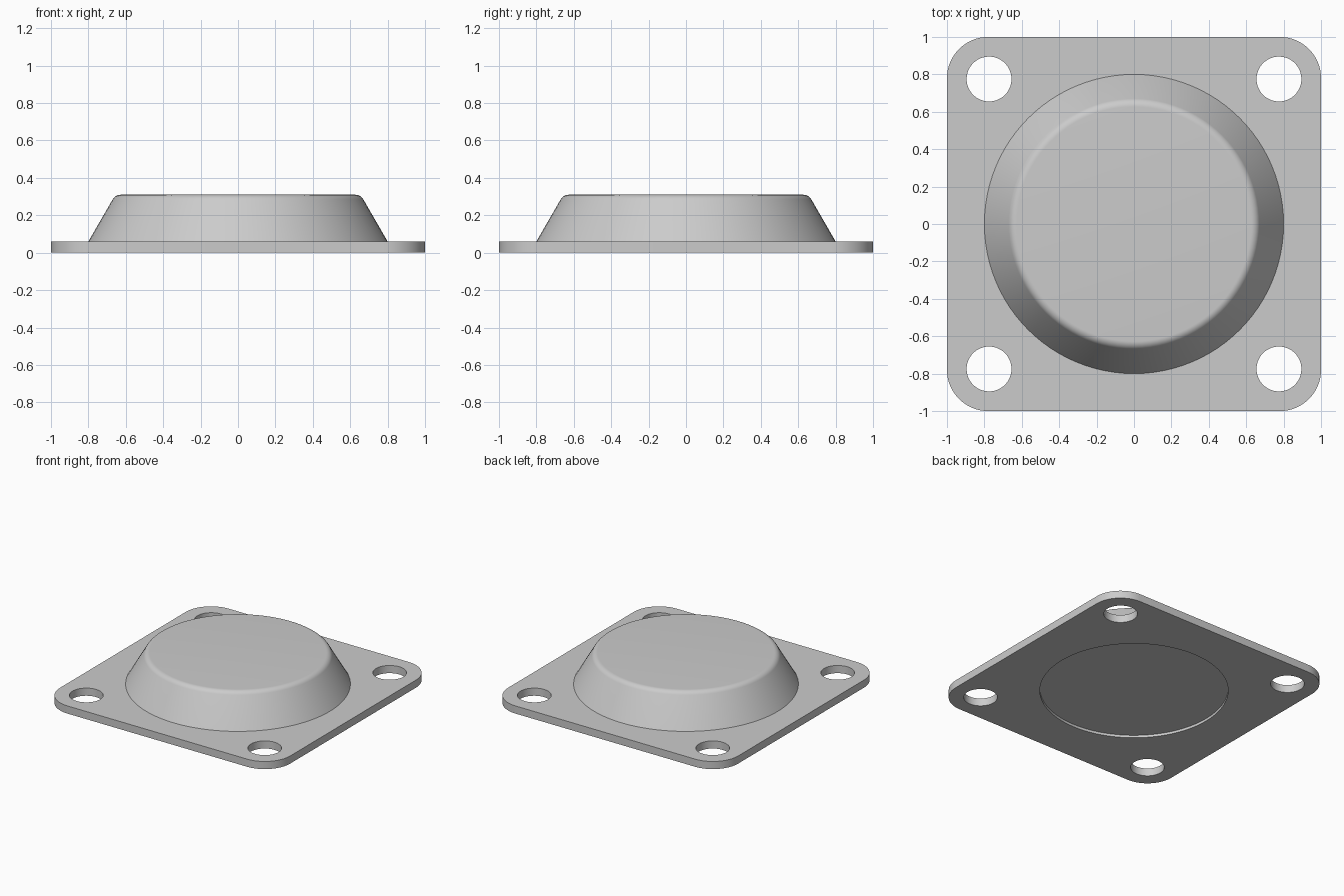
import bpy, bmesh, math

cube = bpy.data.objects.get("Cube")
if cube:
    bpy.data.objects.remove(cube, do_unlink=True)

PLATE_H, TOP_H = 0.06, 0.31
CORNER_R, HOLE_POS, HOLE_R = 0.22, 0.775, 0.12
BASE_R, FILLET, SLOPE = 0.8, 0.05, math.radians(60)
RECESS_R, RECESS_D = 0.67, 0.02
SEGMENTS = 96

grey = bpy.data.materials.new("plain grey")
grey.use_nodes = True
grey.diffuse_color = (0.6, 0.6, 0.6, 1)
grey.node_tree.nodes["Principled BSDF"].inputs["Base Color"].default_value = (0.6, 0.6, 0.6, 1)


def make_object(name, bm):
    bmesh.ops.recalc_face_normals(bm, faces=bm.faces[:])
    mesh = bpy.data.meshes.new(name)
    bm.to_mesh(mesh)
    bm.free()
    mesh.materials.append(grey)
    obj = bpy.data.objects.new(name, mesh)
    bpy.context.collection.objects.link(obj)
    return obj


def prism(name, outline, z0, z1):
    bm = bmesh.new()
    face = bm.faces.new([bm.verts.new((x, y, z0)) for x, y in outline])
    new = bmesh.ops.extrude_face_region(bm, geom=[face], use_keep_orig=True)["geom"]
    verts = [g for g in new if isinstance(g, bmesh.types.BMVert)]
    bmesh.ops.translate(bm, verts=verts, vec=(0, 0, z1 - z0))
    return make_object(name, bm)


def arc(cx, cy, r, start, sweep, steps):
    return [(cx + r * math.cos(start + sweep * i / steps),
             cy + r * math.sin(start + sweep * i / steps)) for i in range(steps + 1)]


def circle(cx, cy, r, steps):
    return arc(cx, cy, r, 0, math.tau, steps)[:-1]


def smooth(obj):
    bpy.ops.object.select_all(action="DESELECT")
    obj.select_set(True)
    bpy.context.view_layer.objects.active = obj
    bpy.ops.object.shade_smooth_by_angle(angle=math.radians(30))


# Square flange with rounded corners
c = 1 - CORNER_R
outline = []
for i, (sx, sy) in enumerate([(1, 1), (-1, 1), (-1, -1), (1, -1)]):
    outline += arc(sx * c, sy * c, CORNER_R, i * math.pi / 2, math.pi / 2, 16)
plate = prism("mounting_plate", outline, 0, PLATE_H)

# Bolt holes and the shallow round recess underneath
cutters = [prism("bolt_hole_cutter", circle(sx * HOLE_POS, sy * HOLE_POS, HOLE_R, 48), -0.1, 0.2)
           for sx in (-1, 1) for sy in (-1, 1)]
cutters.append(prism("recess_cutter", circle(0, 0, RECESS_R, SEGMENTS), -0.1, RECESS_D))
for cutter in cutters:
    cutter.hide_render = True
    cut = plate.modifiers.new("cut", "BOOLEAN")
    cut.operation = "DIFFERENCE"
    cut.solver = "EXACT"
    cut.object = cutter
bpy.context.view_layer.objects.active = plate
for cut in list(plate.modifiers):
    bpy.ops.object.modifier_apply(modifier=cut.name)
for cutter in cutters:
    bpy.data.objects.remove(cutter, do_unlink=True)
smooth(plate)

# Raised tapered boss with a filleted top rim
rim_r = BASE_R - (TOP_H - PLATE_H) / math.tan(SLOPE)
flat_r = rim_r - FILLET * math.tan(SLOPE / 2)
profile = [(BASE_R, PLATE_H)]
profile += arc(flat_r, TOP_H - FILLET, FILLET, math.pi / 2 - SLOPE, SLOPE, 8)
bm = bmesh.new()
rings = [[bm.verts.new((x, y, z)) for x, y in circle(0, 0, r, SEGMENTS)] for r, z in profile]
for low, high in zip(rings, rings[1:]):
    for i in range(SEGMENTS):
        j = (i + 1) % SEGMENTS
        bm.faces.new((low[i], low[j], high[j], high[i]))
bm.faces.new(rings[-1])
smooth(make_object("raised_boss", bm))
